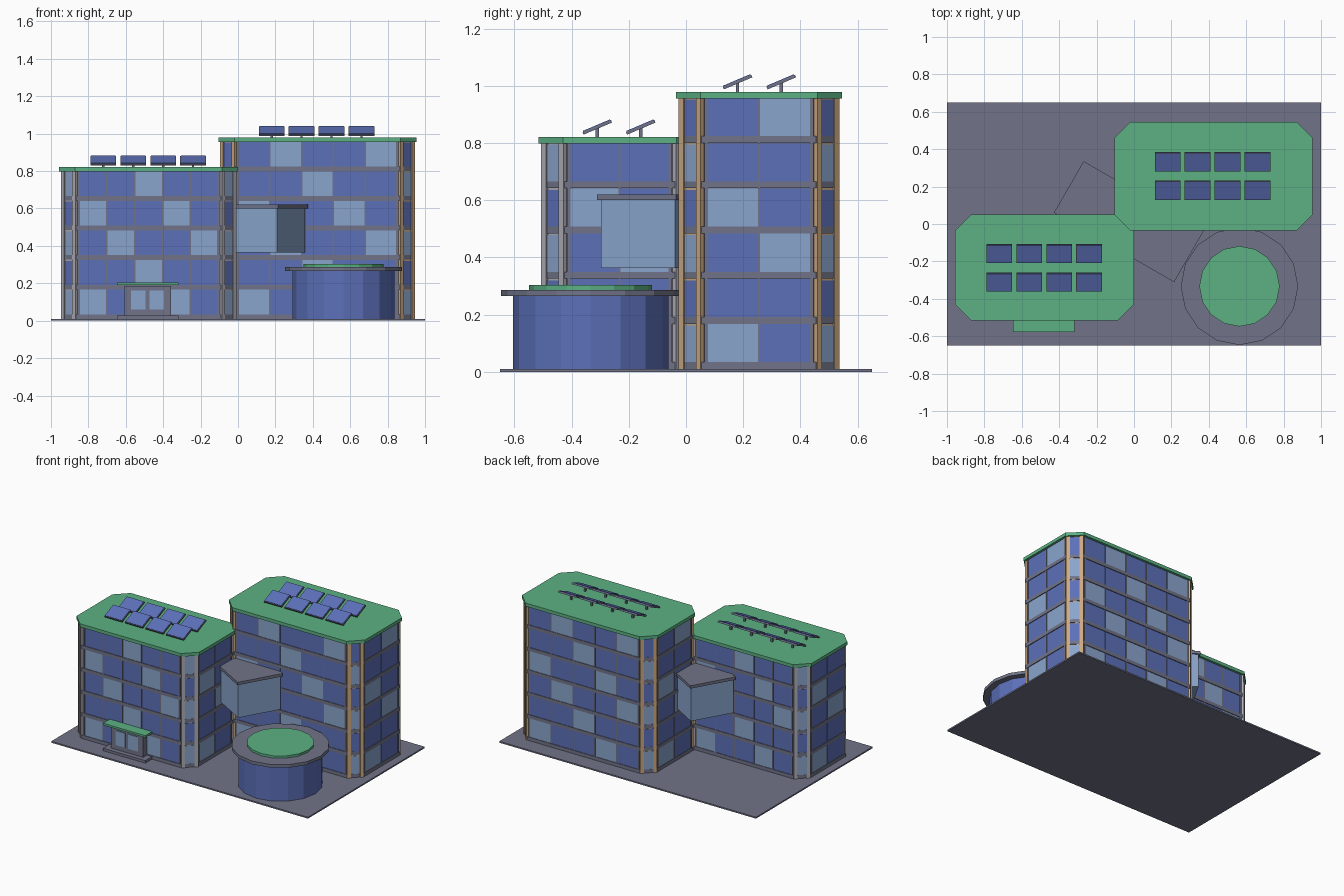
import bpy
import bmesh
from math import radians
from mathutils import Matrix, Vector

cube = bpy.data.objects.get("Cube")
if cube:
    bpy.data.objects.remove(cube)


def material(name, r, g, b):
    m = bpy.data.materials.new(name)
    m.use_nodes = True
    m.diffuse_color = (r, g, b, 1)
    m.node_tree.nodes["Principled BSDF"].inputs["Base Color"].default_value = (r, g, b, 1)
    return m


GREY = material("slate grey", .165, .175, .25)
GREEN = material("roof green", .107, .44, .23)
BLUE = material("blue glass", .107, .162, .485)
PALE = material("pale glass", .254, .376, .61)
TAN = material("tan frame", .61, .40, .223)
SILVER = material("silver frame", .43, .43, .48)

FLOOR = .158
BASE = .01
CHAMFER = .085


def finish(name, bm, *mats):
    bmesh.ops.recalc_face_normals(bm, faces=bm.faces)
    mesh = bpy.data.meshes.new(name)
    bm.to_mesh(mesh)
    bm.free()
    for m in mats:
        mesh.materials.append(m)
    obj = bpy.data.objects.new(name, mesh)
    bpy.context.collection.objects.link(obj)
    return obj


def add_box(bm, frame, centre, size, mat=0):
    m = frame @ Matrix.Translation(centre) @ Matrix.Diagonal((*size, 1))
    verts = bmesh.ops.create_cube(bm, size=1, matrix=m)["verts"]
    for f in {f for v in verts for f in v.link_faces}:
        f.material_index = mat


def box(name, mat, centre, size, frame=Matrix()):
    bm = bmesh.new()
    add_box(bm, frame, centre, size)
    return finish(name, bm, mat)


def add_prism(bm, points, z0, z1):
    face = bm.faces.new([bm.verts.new((p[0], p[1], z0)) for p in points])
    top = bmesh.ops.extrude_face_region(bm, geom=[face])["geom"]
    verts = [g for g in top if isinstance(g, bmesh.types.BMVert)]
    bmesh.ops.translate(bm, verts=verts, vec=(0, 0, z1 - z0))


def octagon(centre, half, inset):
    # Counter-clockwise outline, first edge along the front
    c = CHAMFER - .586 * inset
    x, y = half[0] - inset, half[1] - inset
    pts = [(c - x, -y), (x - c, -y), (x, c - y), (x, y - c),
           (x - c, y), (c - x, y), (-x, y - c), (-x, c - y)]
    return [Vector((centre[0] + px, centre[1] + py, 0)) for px, py in pts]


def wall_frame(a, b):
    # Local x runs along the wall, local y points outwards
    along = (b - a).normalized()
    out = Vector((along.y, -along.x, 0))
    rot = Matrix((along, out, Vector((0, 0, 1)))).transposed().to_4x4()
    return Matrix.Translation(a) @ rot, (b - a).length


def solar_array(name, xs, ys, roof):
    panels, mounts = bmesh.new(), bmesh.new()
    for x in xs:
        for y in ys:
            tilt = Matrix.Translation((x, y, roof + .035)) @ Matrix.Rotation(radians(23), 4, "X")
            add_box(mounts, tilt, (0, 0, 0), (.138, .108, .01))
            add_box(panels, tilt, (0, 0, .006), (.132, .102, .004))
            add_box(mounts, Matrix(), (x, y, roof + .015), (.012, .012, .034))
    finish(name + "_solar_panels", panels, BLUE)
    finish(name + "_solar_mounts", mounts, GREY)


def tower(name, centre, half, floors, frame_mat):
    top = BASE + floors * FLOOR
    core, slabs, roof = bmesh.new(), bmesh.new(), bmesh.new()
    glass, mullions, corners = bmesh.new(), bmesh.new(), bmesh.new()
    outline = octagon(centre, half, .02)
    add_prism(core, outline, BASE, top)
    add_prism(roof, octagon(centre, half, 0), top - .002, top + .021)
    for f in range(floors):
        z = BASE + f * FLOOR
        add_prism(slabs, octagon(centre, half, .012), z, z + .024)

    for i, a in enumerate(outline):
        frame, length = wall_frame(a, outline[(i + 1) % 8])
        mid = (BASE + top) / 2
        if i % 2:
            # Chamfered corner: framed panel, posts and one window per floor
            add_box(corners, frame, (length / 2, 0, mid), (length, .008, top - BASE))
            for x in (.009, length - .009):
                add_box(corners, frame, (x, .003, mid), (.024, .02, top - BASE))
            for f in range(floors):
                add_box(glass, frame, (length / 2, 0, BASE + f * FLOOR + .088),
                        (.083, .014, .128), 1 - f % 2)
            continue
        # Flat wall: window grid in a diagonal colour rhythm
        count = 5 if i % 4 == 0 else 2
        margin = .012
        step = (length - 2 * margin) / count
        for c in range(count + 1):
            end = c in (0, count)
            add_box(mullions, frame, (margin + c * step, 0, mid),
                    (.012 if end else .008, .013, top - BASE))
        for c in range(count):
            for f in range(floors):
                add_box(glass, frame, (margin + (c + .5) * step, 0, BASE + f * FLOOR + .09),
                        (step - .004, .008, .134), int((c + f) % 3 == 0))

    finish(name + "_core", core, GREY)
    finish(name + "_floor_slabs", slabs, GREY)
    finish(name + "_roof", roof, GREEN)
    finish(name + "_windows", glass, BLUE, PALE)
    finish(name + "_mullions", mullions, GREY)
    finish(name + "_corner_frames", corners, frame_mat)


def disc(name, mat, radius, z0, z1):
    bm = bmesh.new()
    bmesh.ops.create_cone(bm, cap_ends=True, segments=16, radius1=radius, radius2=radius,
                          depth=z1 - z0,
                          matrix=Matrix.Translation((.564, -.333, (z0 + z1) / 2)))
    finish(name, bm, mat)


# Site
box("ground_plate", GREY, (0, 0, .005), (2, 1.3, .01))

# Two towers with rooftop solar arrays
tower("low_tower", (-.478, -.232), (.478, .283), 5, SILVER)
tower("tall_tower", (.425, .255), (.53, .29), 6, TAN)
solar_array("low_tower", [-.72 + .16 * k for k in range(4)], (-.31, -.158), .82)
solar_array("tall_tower", [.18 + .16 * k for k in range(4)], (.18, .333), .978)

# Diagonal bridge between the towers
turn = Matrix.Translation((-.0275, .0125, 0)) @ Matrix.Rotation(radians(-30), 4, "Z")
box("bridge_body", PALE, (0, 0, .482), (.72, .3, .236), turn)
box("bridge_roof", GREY, (0, 0, .61), (.742, .318, .02), turn)

# Round pavilion
disc("pavilion_wall", BLUE, .272, .01, .265)
disc("pavilion_eave", GREY, .314, .265, .287)
disc("pavilion_green_roof", GREEN, .215, .287, .303)

# Entrance
box("entrance_step", GREY, (-.483, -.54, .019), (.33, .075, .018))
box("entrance_wall", GREY, (-.483, -.52, .1), (.25, .05, .17))
box("entrance_canopy", GREEN, (-.483, -.54, .197), (.33, .075, .014))
for side, x in (("right", -.533), ("left", -.435)):
    box(side + "_entrance_door", PALE, (x, -.546, .111), (.077, .006, .102))
